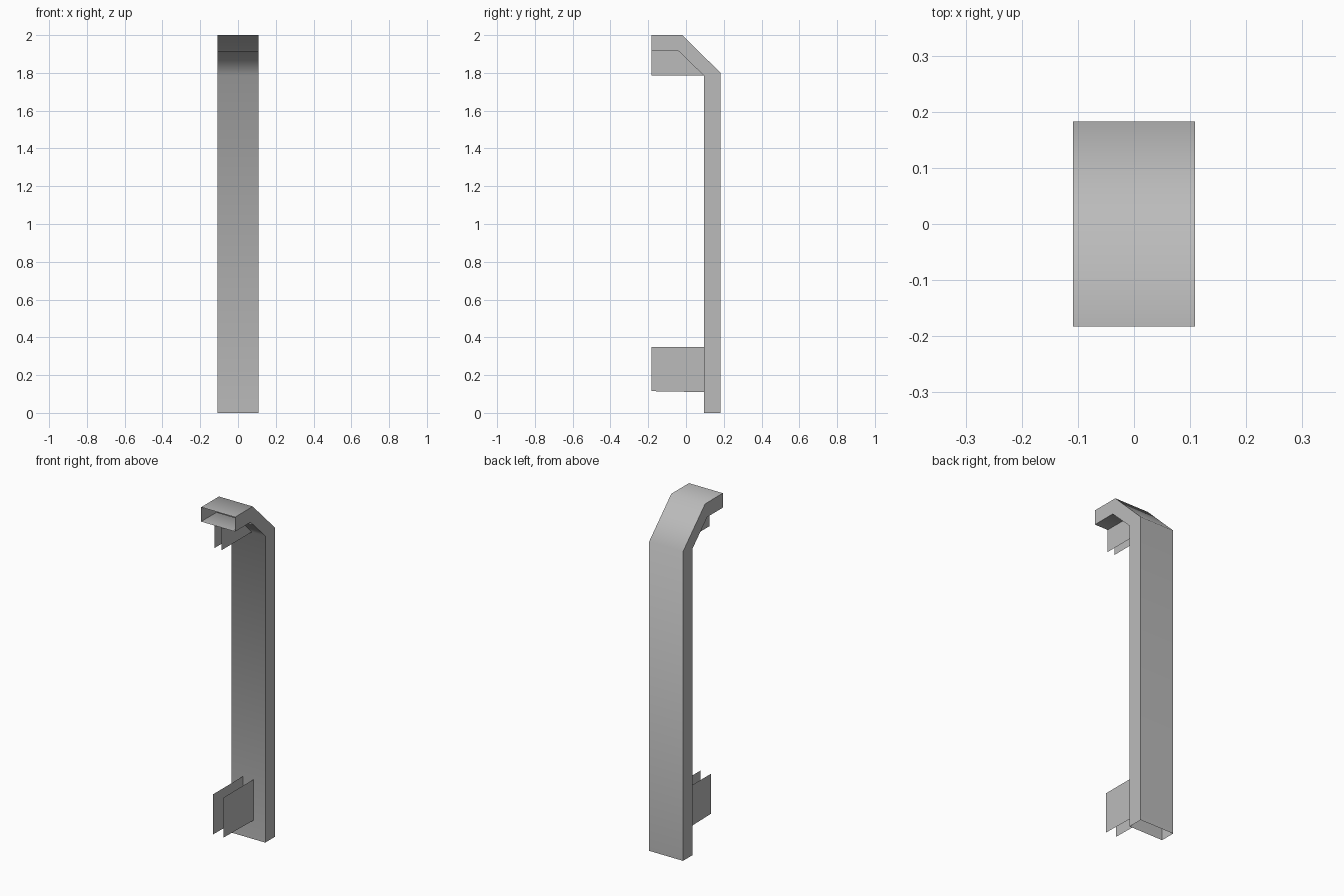
import bpy, bmesh, math

cube = bpy.data.objects.get("Cube")
if cube:
    bpy.data.objects.remove(cube)

grey = bpy.data.materials.new("plain grey")
grey.use_nodes = True
colour = (0.5, 0.5, 0.5, 1)
grey.diffuse_color = colour
grey.node_tree.nodes["Principled BSDF"].inputs["Base Color"].default_value = colour

HALF_WIDTH = 0.109
OUTER = [(-0.183, 2.0), (-0.02, 2.0), (0.183, 1.8), (0.183, 0)]
INNER = [(-0.183, 1.916), (-0.04, 1.916), (0.095, 1.785), (0.095, 0)]


def finish(name, bm):
    mesh = bpy.data.meshes.new(name)
    bm.to_mesh(mesh)
    bm.free()
    mesh.materials.append(grey)
    obj = bpy.data.objects.new(name, mesh)
    bpy.context.collection.objects.link(obj)
    return obj


def plate(name, x, outline):
    bm = bmesh.new()
    bm.faces.new([bm.verts.new((x, y, z)) for y, z in outline])
    return finish(name, bm)


# Bent rectangular duct, hollow and open at both ends
bm = bmesh.new()
rings = []
for (yo, zo), (yi, zi) in zip(OUTER, INNER):
    section = [(-HALF_WIDTH, yo, zo), (HALF_WIDTH, yo, zo),
               (HALF_WIDTH, yi, zi), (-HALF_WIDTH, yi, zi)]
    rings.append([bm.verts.new(p) for p in section])
for a, b in zip(rings, rings[1:]):
    for i in range(4):
        j = (i + 1) % 4
        bm.faces.new((a[i], b[i], b[j], a[j]))
bm.normal_update()
if sum(f.normal.z for f in bm.faces if f.calc_center_median().z > 1.99) < 0:
    bmesh.ops.reverse_faces(bm, faces=bm.faces[:])
duct = finish("bent_duct", bm)
bpy.context.view_layer.objects.active = duct
duct.select_set(True)
bpy.ops.object.shade_smooth_by_angle(angle=math.radians(60))

# Paired thin mounting fins: upper ones fill the bend, lower ones are rectangular
UPPER = [(-0.183, 1.785), (0.095, 1.785), (-0.04, 1.916), (-0.183, 1.916)]
LOWER = [(-0.183, 0.115), (0.095, 0.11), (0.095, 0.348), (-0.183, 0.348)]
for side, sign in (("left", 1), ("right", -1)):
    plate("upper_fin_" + side, sign * 0.023, UPPER)
    plate("lower_fin_" + side, sign * 0.034, LOWER)
